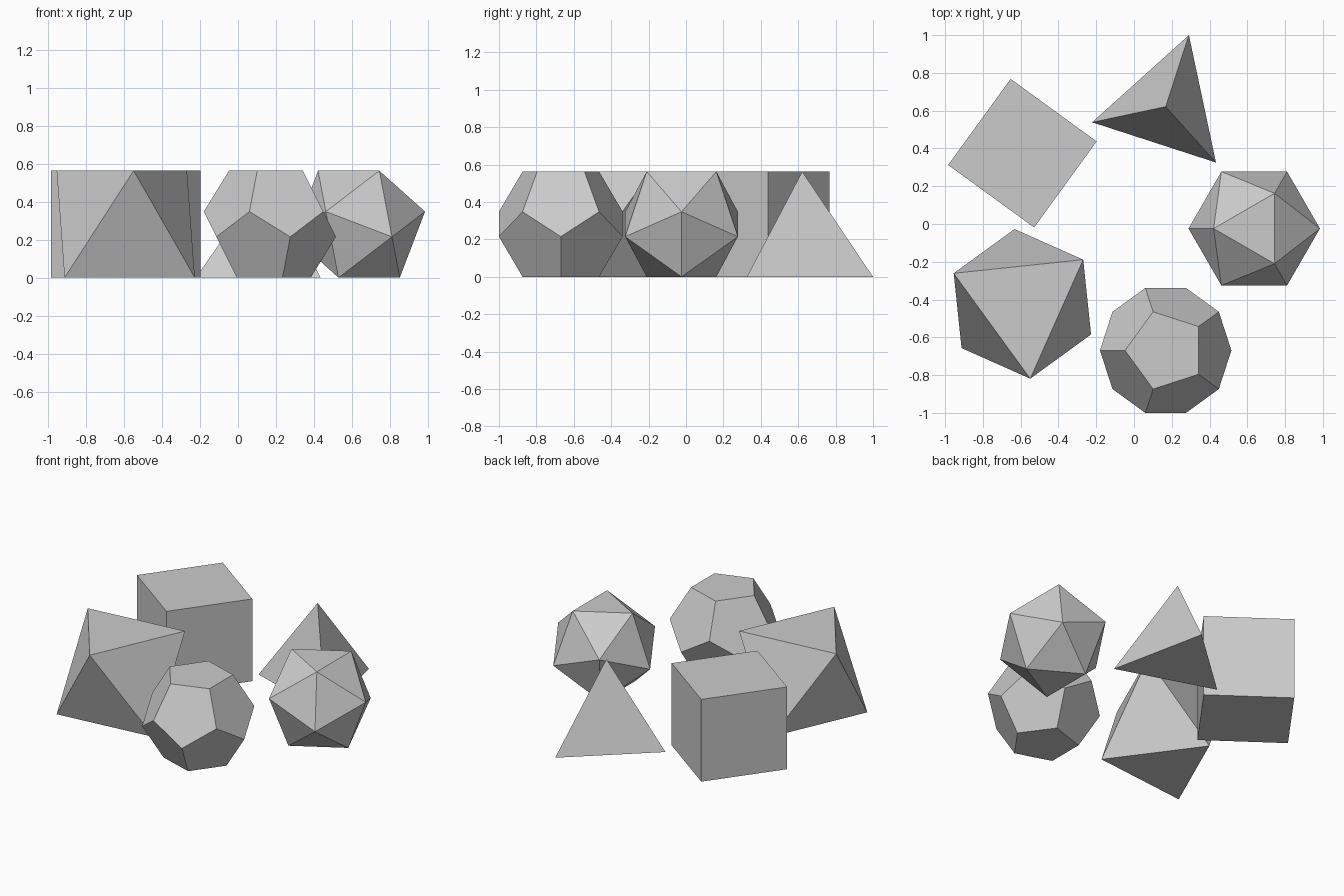
import bpy, bmesh
from math import cos, sin, radians, sqrt

if "Cube" in bpy.data.objects:
    bpy.data.objects.remove(bpy.data.objects["Cube"], do_unlink=True)

INRADIUS = 0.2815            # every solid is twice this tall
RING = 0.6785                # distance of the solids from the middle
CENTRE = (-0.042, -0.024)
PHI = (1 + sqrt(5)) / 2
CAP, WAIST, LEVEL = 2 / PHI**2, 2 / PHI, 1 / PHI**3
ROOT2 = sqrt(2)

grey = bpy.data.materials.new("plain grey")
grey.use_nodes = True
grey.diffuse_color = (0.6, 0.6, 0.6, 1)
grey.node_tree.nodes["Principled BSDF"].inputs["Base Color"].default_value = grey.diffuse_color


def solid(name, step, rings):
    """Hull of horizontal rings (count, radius, height, turn), placed on the circle."""
    a = radians(72 * step)
    bm = bmesh.new()
    for count, radius, height, turn in rings:
        for i in range(count):
            t = a + radians(turn + 360 * i / count)
            bm.verts.new([INRADIUS * c for c in (radius * cos(t), radius * sin(t), height)])
    bmesh.ops.convex_hull(bm, input=bm.verts)
    bmesh.ops.dissolve_limit(bm, angle_limit=radians(3), verts=bm.verts, edges=bm.edges)
    bmesh.ops.recalc_face_normals(bm, faces=bm.faces)
    mesh = bpy.data.meshes.new(name)
    bm.to_mesh(mesh)
    bm.free()
    mesh.materials.append(grey)
    obj = bpy.data.objects.new(name, mesh)
    obj.location = (CENTRE[0] + RING * cos(a), CENTRE[1] + RING * sin(a), INRADIUS)
    bpy.context.collection.objects.link(obj)


# Five regular solids, each resting on a face
solid("icosahedron", 0, [(3, CAP, 1, 180), (3, WAIST, LEVEL, 0),
                         (3, WAIST, -LEVEL, 180), (3, CAP, -1, 0)])
solid("tetrahedron", 1, [(3, ROOT2, -1, 0), (1, 0, 1, 0)])
solid("cube_solid", 2, [(4, ROOT2, -1, 45), (4, ROOT2, 1, 45)])
solid("octahedron", 3, [(3, ROOT2, -1, 0), (3, ROOT2, 1, 60)])
# The last one points its top corner along -x, so undo its place on the circle
solid("dodecahedron", 4, [(5, CAP, 1, 180 - 288), (5, WAIST, LEVEL, 180 - 288),
                          (5, WAIST, -LEVEL, -288), (5, CAP, -1, -288)])
